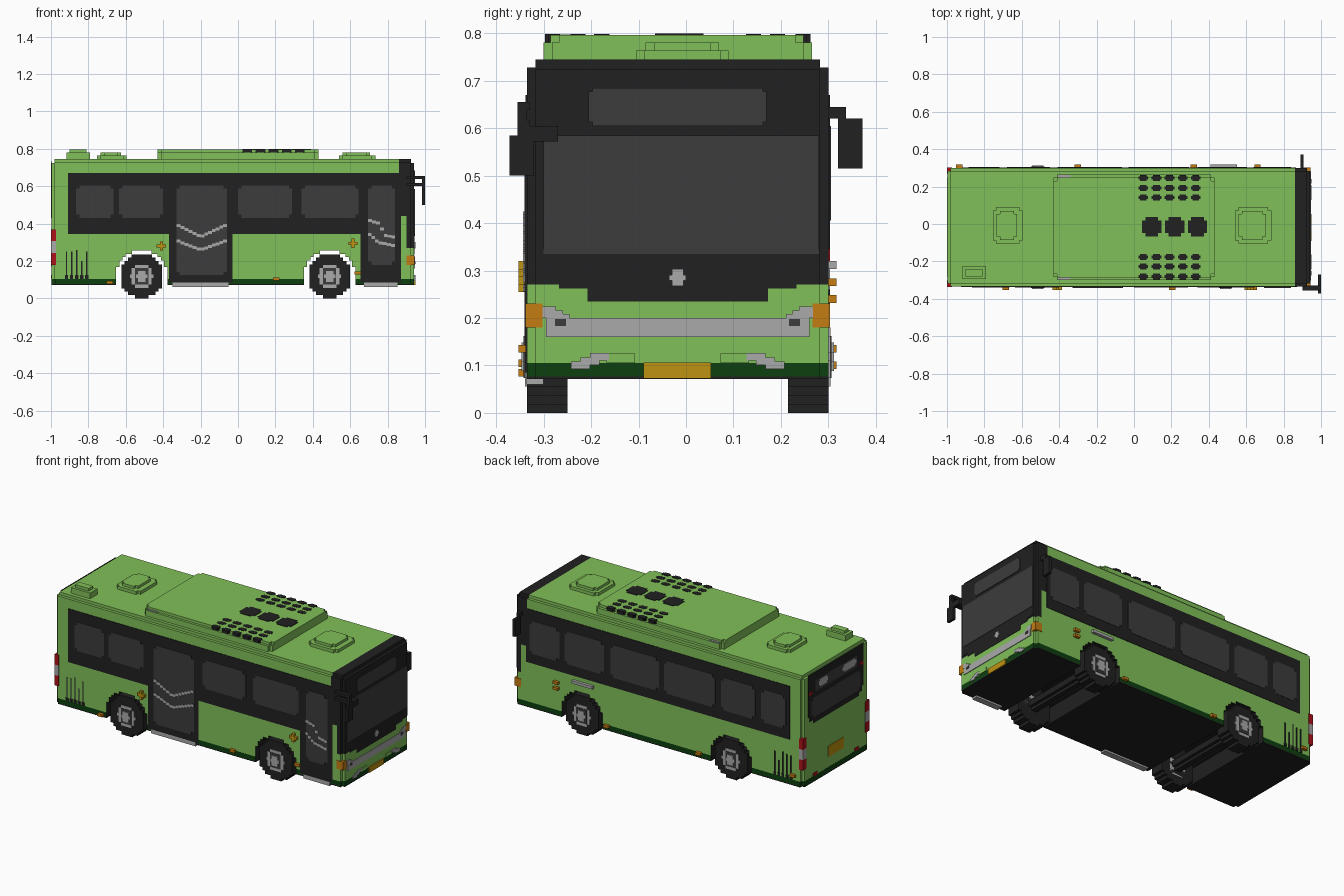
import bpy, bmesh, math

cube = bpy.data.objects.get("Cube")
if cube:
    bpy.data.objects.remove(cube, do_unlink=True)

STEP = 0.0175          # stair size of the blocky style
YC, HW = -0.0175, 0.3175   # body centre line and half width


def material(name, *rgb):
    m = bpy.data.materials.new(name)
    m.use_nodes = True
    m.diffuse_color = (*rgb, 1)
    m.node_tree.nodes["Principled BSDF"].inputs["Base Color"].default_value = (*rgb, 1)
    return m


GREEN = material("leaf green", 0.22, 0.53, 0.10)
BLACK = material("black", 0.015, 0.015, 0.015)
GLASS = material("dark grey glass", 0.045, 0.045, 0.045)
SILVER = material("silver", 0.40, 0.40, 0.40)
DARK = material("dark green", 0.004, 0.05, 0.005)
GOLD = material("gold", 0.52, 0.29, 0.006)
ORANGE = material("orange", 0.55, 0.20, 0.006)
RED = material("red", 0.42, 0.006, 0.01)


# Outlines
def stair(c, rows):
    right, left = [], []
    for b0, b1, w in rows:
        right += [(c + w, b0), (c + w, b1)]
        left += [(c - w, b0), (c - w, b1)]
    return right + left[::-1]


def rounded(a0, a1, b0, b1, s=STEP):
    c, w = (a0 + a1) / 2, (a1 - a0) / 2
    return stair(c, [(b0, b0 + s, w - s), (b0 + s, b1 - s, w), (b1 - s, b1, w - s)])


def rect(a0, a1, b0, b1):
    return [(a0, b0), (a1, b0), (a1, b1), (a0, b1)]


def disc(a, b, r, n=None):
    n = n or max(3, round(2 * r / STEP))
    h = 2 * r / n
    rows = []
    for i in range(n):
        mid = -r + (i + 0.5) * h
        w = max(h / 2, round(math.sqrt(r * r - mid * mid) / h) * h)
        rows.append((b - r + i * h, b - r + (i + 1) * h, min(w, r)))
    return stair(a, rows)


# Extrude an outline along an axis
def prism(name, mat, axis, outline, lo, hi):
    place = {"x": lambda a, b, d: (d, a, b),
             "y": lambda a, b, d: (a, d, b),
             "z": lambda a, b, d: (a, b, d)}[axis]
    bm = bmesh.new()
    low = [bm.verts.new(place(a, b, lo)) for a, b in outline]
    high = [bm.verts.new(place(a, b, hi)) for a, b in outline]
    bm.faces.new(low[::-1])
    bm.faces.new(high)
    n = len(outline)
    for i in range(n):
        j = (i + 1) % n
        bm.faces.new((low[i], low[j], high[j], high[i]))
    bmesh.ops.recalc_face_normals(bm, faces=bm.faces)
    mesh = bpy.data.meshes.new(name)
    bm.to_mesh(mesh)
    bm.free()
    mesh.materials.append(mat)
    ob = bpy.data.objects.new(name, mesh)
    bpy.context.collection.objects.link(ob)
    return ob


def box(name, mat, x0, x1, y0, y1, z0, z1):
    return prism(name, mat, "z", rect(x0, x1, y0, y1), z0, z1)


def side(name, mat, s, outline, t):
    """Thin plate on a flank, s = -1 right or 1 left."""
    return prism(name, mat, "y", outline, YC + s * (HW - 0.001), YC + s * (HW + t))


def front(name, mat, outline, t=0.004):
    return prism(name, mat, "x", outline, 0.941, 0.942 + t)


def rear(name, mat, outline, t=0.003):
    return prism(name, mat, "x", outline, -0.996, -0.996 + -t)


def section(name, mat, x0, x1, z0, z1, inset=0.0, top=False):
    w = HW - inset
    rows = [(z0, z1 - STEP, w), (z1 - STEP, z1, w - STEP)] if top else [(z0, z1, w)]
    return prism(name, mat, "x", stair(YC, rows), x0, x1)


# Hull
body = section("body", GREEN, -0.98, 0.86, 0.105, 0.745, top=True)
plan = rounded(-0.997, 0.942, YC - HW, YC + HW)
skirt = prism("skirt", DARK, "z", plan, 0.077, 0.105)
floor = prism("underside", BLACK, "z", plan, 0.071, 0.077)
section("rear_end", GREEN, -0.996, -0.98, 0.105, 0.725, STEP)
section("cab_lower", GREEN, 0.86, 0.90, 0.105, 0.44)
section("cab_upper", BLACK, 0.86, 0.90, 0.44, 0.745, top=True)
section("cab_front_lower", GREEN, 0.90, 0.925, 0.105, 0.27)
section("cab_front_upper", BLACK, 0.90, 0.925, 0.27, 0.745, top=True)
section("nose_lower", GREEN, 0.925, 0.942, 0.105, 0.27, STEP)
section("nose_upper", BLACK, 0.925, 0.942, 0.27, 0.725, STEP)

# Wheel arches cut right through the hull
AXLES = {"rear": -0.515, "front": 0.49}
for ob in (body, skirt, floor):
    ob.data.materials.append(BLACK)
for label, x in AXLES.items():
    cutter = prism(label + "_arch_cutter", BLACK, "y", disc(x, 0.118, 0.137), -0.5, 0.5)
    cutter.data.materials.append(BLACK)
    for p in cutter.data.polygons:
        p.material_index = 1
    for ob in (body, skirt, floor):
        mod = ob.modifiers.new("arch", "BOOLEAN")
        mod.operation, mod.solver, mod.object = "DIFFERENCE", "EXACT", cutter
        bpy.context.view_layer.objects.active = ob
        bpy.ops.object.modifier_apply(modifier=mod.name)
    bpy.data.objects.remove(cutter, do_unlink=True)

# Wheels and axles
for label, x in AXLES.items():
    prism(label + "_axle", BLACK, "y", disc(x, 0.118, 0.035), YC - 0.25, YC + 0.25)
    for s, hand in ((-1, "right"), (1, "left")):
        name = f"{label}_{hand}_wheel_"
        for part, mat, r, depth in (("tyre", BLACK, 0.118, 0), ("rim", SILVER, 0.062, 0.004),
                                    ("ring", GLASS, 0.044, 0.007), ("hub", SILVER, 0.03, 0.012)):
            prism(name + part, mat, "y", disc(x, 0.118, r), YC + s * (HW - 0.085), YC + s * (HW + depth))

# Flanks: dark band, windows, rear vents and lamps
WINDOWS = {-1: [(-0.865, -0.665), (-0.635, -0.40), (0.0, 0.29), (0.34, 0.645)],
           1: [(-0.885, -0.72), (-0.68, -0.45), (-0.41, -0.065), (-0.03, 0.295), (0.34, 0.605), (0.64, 0.84)]}
for s, hand in ((-1, "right"), (1, "left")):
    side(hand + "_window_band", BLACK, s, rect(-0.91, 0.865, 0.345, 0.67), 0.003)
    for a, b in WINDOWS[s]:
        side(hand + "_window", GLASS, s, rounded(a, b, 0.43 if s < 0 else 0.405, 0.605), 0.005)
    for i, h in enumerate((0.25, 0.25, 0.26, 0.2, 0.25)):
        x = -0.92 + i * 0.027
        side(hand + "_vent_slit", BLACK, s, rect(x, x + 0.007, 0.105, h), 0.003)
        side(hand + "_vent_foot", BLACK, s, rect(x - 0.006, x + 0.012, 0.105, 0.125), 0.003)
    edge = YC + s * (HW - 0.015)
    for k, mat in enumerate((RED, SILVER, RED)):
        z = 0.18 + k * 0.063
        prism(hand + "_tail_lamp", mat, "z", rect(-0.9995, -0.972, edge - 0.018, edge + 0.018), z, z + 0.063)
    prism(hand + "_corner_lamp", ORANGE, "z", rect(0.90, 0.944, edge - 0.018, edge + 0.018), 0.18, 0.23)

# Doors
for a, b, ga, gb, low in ((-0.37, -0.03, -0.33, -0.06, 0.125), (0.655, 0.872, 0.695, 0.84, 0.18)):
    side("door_frame", BLACK, -1, rect(a, b, 0.085, 0.67), 0.003)
    side("door_glass", GLASS, -1, rounded(ga, gb, low, 0.605), 0.005)
    box("door_sill", SILVER, a + 0.02, b - 0.02, YC - HW - 0.001, YC - HW + 0.035, 0.06, 0.088)


# Stepped handrails on the door glass
def rail(points):
    for (xa, za), (xb, zb) in zip(points, points[1:]):
        n = max(1, round((xb - xa) / 0.02))
        w = (xb - xa) / n
        for i in range(n):
            x, z = xa + i * w, za + (zb - za) * (i + 0.5) / n
            side("door_rail", SILVER, -1, rect(x, x + w, z - 0.008, z + 0.008), 0.008)


rail([(-0.33, 0.395), (-0.2, 0.33), (-0.06, 0.395)])
rail([(-0.33, 0.31), (-0.2, 0.26), (-0.06, 0.31)])
rail([(0.695, 0.42), (0.76, 0.40), (0.78, 0.34), (0.84, 0.325)])
rail([(0.695, 0.35), (0.75, 0.30), (0.84, 0.28)])

# Side markers
for s, x, z in ((-1, -0.685, 0.085), (-1, 0.205, 0.105), (-1, 0.64, 0.135), (1, 0.32, 0.1),
                (1, -0.3, 0.1), (1, -0.935, 0.135), (1, 0.66, 0.275), (1, 0.66, 0.24)):
    side("side_marker", ORANGE, s, rect(x - 0.017, x + 0.017, z - 0.008, z + 0.008), STEP)
for x, z in ((-0.41, 0.28), (0.615, 0.295)):
    side("cross_lamp_bar", GOLD, -1, rect(x - 0.025, x + 0.025, z - 0.008, z + 0.008), STEP)
    side("cross_lamp_post", GOLD, -1, rect(x - 0.008, x + 0.008, z - 0.025, z + 0.025), STEP)
side("left_grab_strip", SILVER, 1, rect(0.41, 0.55, 0.303, 0.32), STEP)

# Front face
front("front_mask", BLACK, stair(YC, [(0.235, 0.262, 0.19), (0.262, 0.28, 0.25), (0.28, 0.345, 0.30)]), 0.002)
front("windscreen", GLASS, rect(-0.30, 0.28, 0.335, 0.585))
front("destination_window", GLASS, rounded(-0.205, 0.17, 0.605, 0.685, 0.008))
front("front_disc", SILVER, disc(YC, 0.285, 0.018, 3), 0.006)
front("front_bar", SILVER, rect(-0.295, 0.26, 0.16, 0.20))
front("number_plate", GOLD, rect(-0.09, 0.053, 0.072, 0.106), 0.006)
for s in (-1, 1):
    def span(a, b, z0, z1):
        return rect(*sorted((YC + s * a, YC + s * b)), z0, z1)
    for k in range(3):
        front("headlight", SILVER, span(0.228 + k * 0.014, 0.285, 0.20 + k * 0.008, 0.208 + k * 0.008))
        front("fog_lamp", SILVER, span(0.145 + k * 0.02, 0.185 + k * 0.02, 0.11 - k * 0.009, 0.126 - k * 0.009), 0.006)
    front("headlight_core", GLASS, span(0.235, 0.258, 0.183, 0.198), 0.006)
    front("bumper_tab", GREEN, span(0.09, 0.15, 0.105, 0.125))

# Rear face
rear("rear_mask", BLACK, stair(YC, [(0.43, 0.45, 0.22), (0.45, 0.48, 0.25), (0.48, 0.735, 0.265)]))
rear("rear_window", GLASS, rounded(YC - 0.235, YC + 0.235, 0.465, 0.585), 0.0035)
rear("rear_sign", GLASS, rect(-0.22, 0.18, 0.615, 0.685), 0.0035)
rear("rear_sign_light", SILVER, rounded(-0.21, -0.08, 0.63, 0.675, 0.01), 0.004)
rear("rear_sign_light", SILVER, rounded(0.06, 0.15, 0.63, 0.675, 0.01), 0.004)
rear("rear_plate", GOLD, rect(-0.09, 0.055, 0.17, 0.235), 0.004)
for s in (-1, 1):
    for d, z in ((0.245, 0.62), (0.2, 0.115)):
        y = YC + s * d
        rear("rear_marker", RED, rect(y - 0.018, y + 0.018, z - 0.009, z + 0.009), 0.004)

# Roof: air conditioner with grilles, hatches and rear box
prism("roof_unit_base", GREEN, "z", rounded(-0.43, 0.43, -0.30, 0.265), 0.745, 0.78)
prism("roof_unit_top", GREEN, "z", rounded(-0.43, 0.43, -0.285, 0.248), 0.78, 0.796)
for x in (0.05, 0.12, 0.19, 0.26, 0.33):
    for d in (0.16, 0.21, 0.264):
        for s in (-1, 1):
            y = YC + s * d
            prism("grille_hole", BLACK, "z", rounded(x - 0.026, x + 0.026, y - 0.016, y + 0.016, 0.008), 0.768, 0.798)
for x in (0.095, 0.218, 0.34):
    prism("roof_fan", BLACK, "z", disc(x, YC + 0.003, 0.051), 0.79, 0.799)
for y in (-0.288, 0.253):
    box("roof_unit_clip", SILVER, -0.405, -0.34, y - 0.008, y + 0.008, 0.775, 0.784)
for label, a, b in (("rear", -0.755, -0.595), ("front", 0.54, 0.735)):
    prism(label + "_hatch_base", GREEN, "z", rounded(a, b, -0.105, 0.09), 0.745, 0.764)
    prism(label + "_hatch_top", GREEN, "z", rounded(a + 0.02, b - 0.03, -0.085, 0.07), 0.764, 0.78)
box("rear_roof_box_base", GREEN, -0.917, -0.79, -0.295, -0.225, 0.745, 0.78)
box("rear_roof_box_top", GREEN, -0.90, -0.81, -0.28, -0.24, 0.78, 0.797)

# Mirrors
box("right_mirror", BLACK, 0.983, 1.0, -0.372, -0.32, 0.50, 0.585)
box("right_mirror_post", BLACK, 0.983, 1.0, -0.355, -0.335, 0.585, 0.655)
box("right_mirror_foot", BLACK, 0.983, 1.0, -0.335, -0.27, 0.572, 0.605)
for z in (0.60, 0.638):
    box("right_mirror_arm", BLACK, 0.90, 1.0, -0.355, -0.33, z, z + STEP)
box("left_mirror", BLACK, 0.89, 0.907, 0.32, 0.372, 0.515, 0.62)
box("left_mirror_arm", BLACK, 0.89, 0.907, 0.29, 0.337, 0.62, 0.645)
